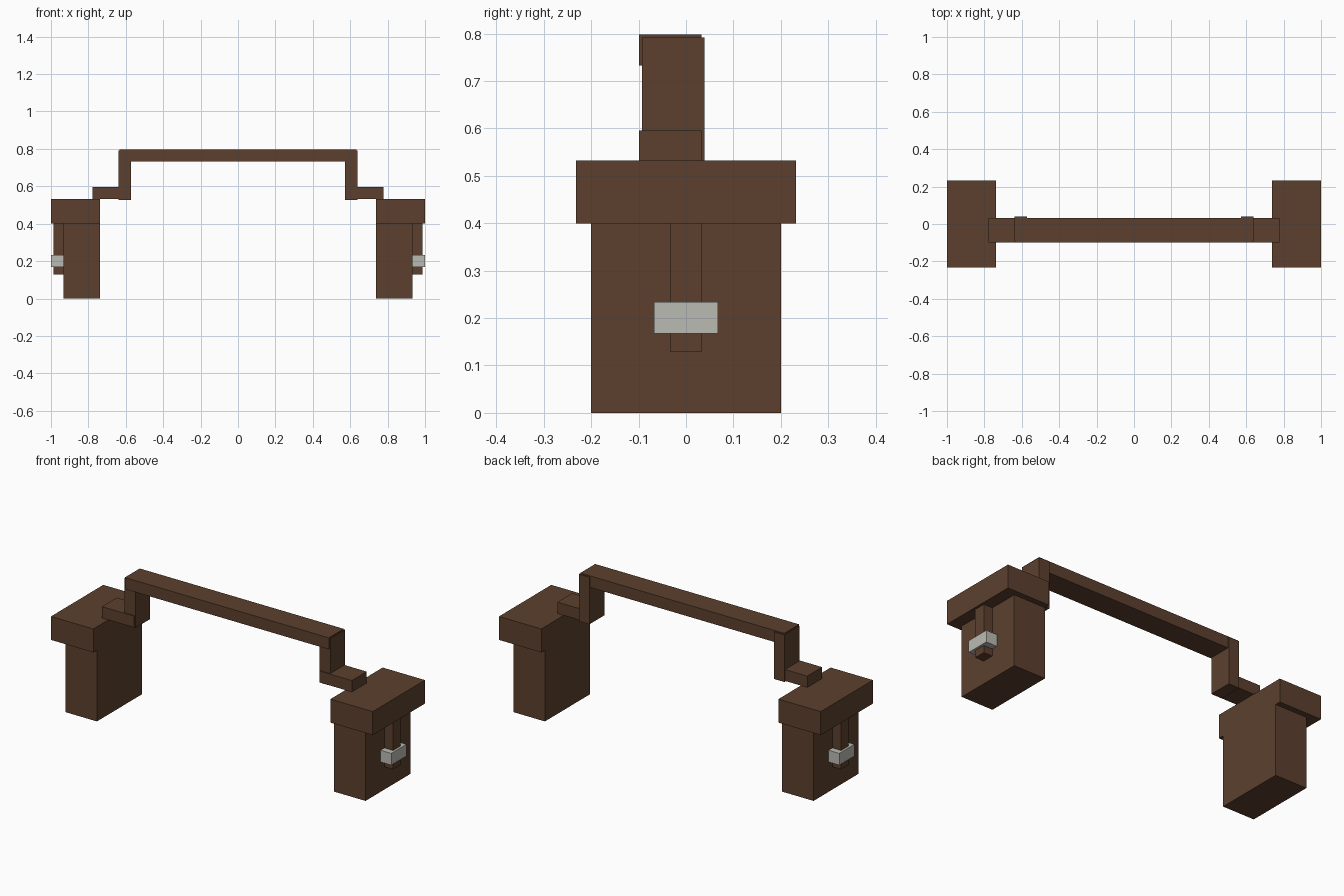
import bpy

cube = bpy.data.objects.get("Cube")
if cube:
    bpy.data.objects.remove(cube, do_unlink=True)


def make_material(name, color):
    mat = bpy.data.materials.new(name)
    mat.use_nodes = True
    mat.diffuse_color = color
    mat.node_tree.nodes["Principled BSDF"].inputs["Base Color"].default_value = color
    return mat


leather = make_material("brown leather", (0.107, 0.051, 0.027, 1))
metal = make_material("pale grey metal", (0.50, 0.50, 0.46, 1))


def box(name, xs, ys, zs, mat):
    """Box spanning the given (min, max) range on each axis."""
    spans = (xs, ys, zs)
    bpy.ops.mesh.primitive_cube_add(size=1, location=[(a + b) / 2 for a, b in spans])
    obj = bpy.context.object
    obj.name = name
    obj.scale = [b - a for a, b in spans]
    bpy.ops.object.transform_apply(location=False, rotation=False, scale=True)
    obj.data.materials.append(mat)
    return obj


# Parts of one side: x range (outward), y range, z range
side_parts = [
    ("bag_body", (0.737, 0.933), (-0.2, 0.2), (0, 0.4), leather),
    ("bag_lid", (0.737, 1.0), (-0.232, 0.232), (0.4, 0.532), leather),
    ("bag_strap", (0.933, 0.987), (-0.033, 0.033), (0.128, 0.4), leather),
    ("strap_buckle", (0.933, 1.0), (-0.067, 0.067), (0.168, 0.234), metal),
    ("band_foot", (0.577, 0.777), (-0.099, 0.033), (0.532, 0.596), leather),
    ("band_post", (0.573, 0.639), (-0.093, 0.039), (0.528, 0.792), leather),
]
for side, sign in (("left", 1), ("right", -1)):
    for name, xs, ys, zs, mat in side_parts:
        box(f"{side}_{name}", sorted(sign * x for x in xs), ys, zs, mat)

# Band joining the two sides
box("top_band", (-0.634, 0.634), (-0.099, 0.033), (0.733, 0.798), leather)
